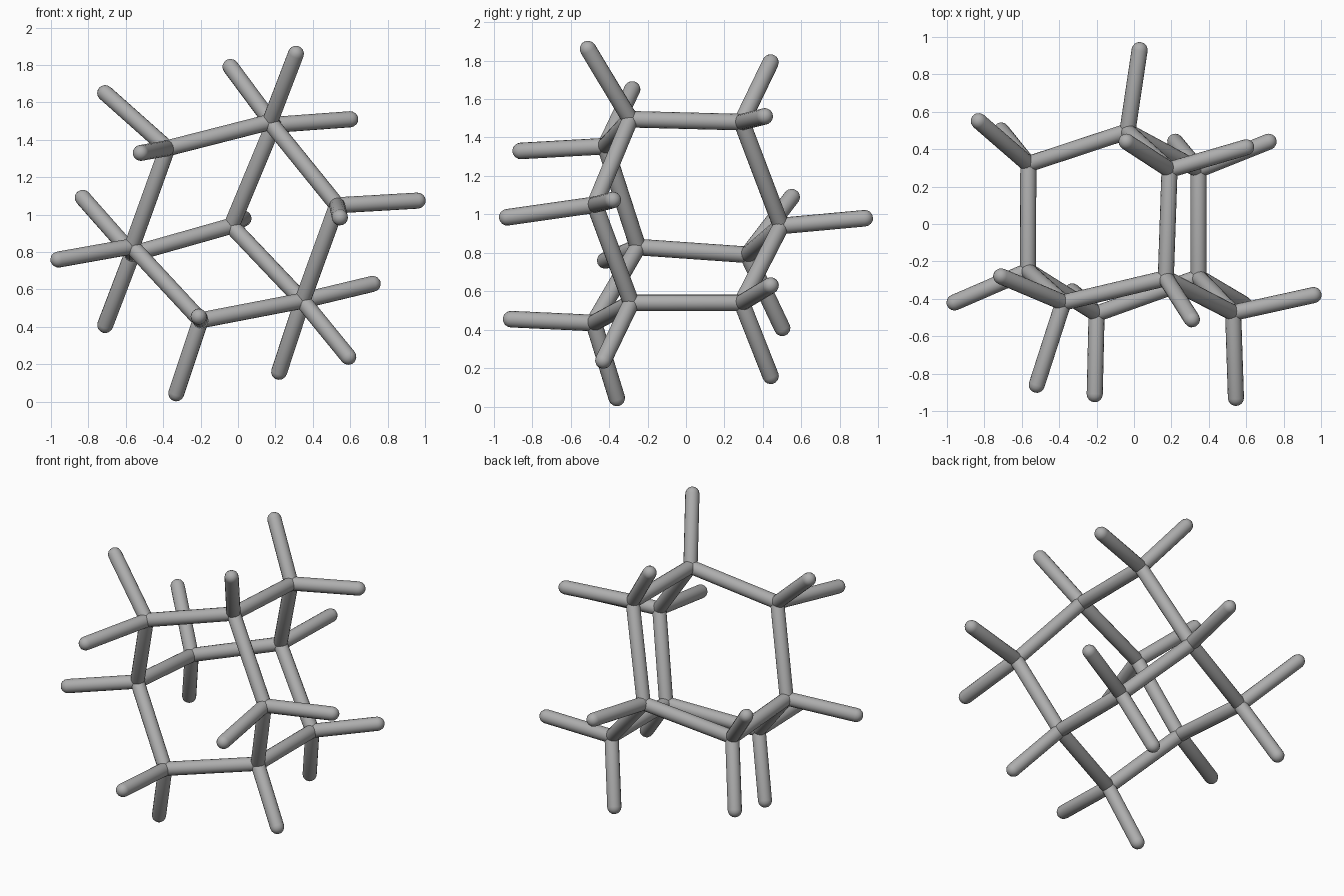
import bpy
import bmesh
from mathutils import Vector

RADIUS = 0.043
SIDES = 16

default = bpy.data.objects.get("Cube")
if default:
    bpy.data.objects.remove(default, do_unlink=True)

# One plain grey for the whole frame
grey = bpy.data.materials.new("stick grey")
grey.use_nodes = True
colour = (0.42, 0.42, 0.42, 1)
grey.diffuse_color = colour
grey.node_tree.nodes["Principled BSDF"].inputs["Base Color"].default_value = colour

# Cage joints: position, then the rounded tips of the free arms leaving it
joints = {
    "back": ((-.035, .495, .94), [(.03, .93, .98)]),
    "back_right": ((-.565, .32, .79), [(-.83, .55, 1.09), (-.71, .5, .41)]),
    "back_upper": ((.19, .29, 1.48), [(-.04, .44, 1.79), (.6, .41, 1.51)]),
    "back_lower": ((.345, .29, .54), [(.72, .44, .63), (.22, .44, .16)]),
    "ring_right": ((-.567, -.25, .83), [(-.96, -.42, .76)]),
    "ring_upper": ((.17, -.29, 1.495), [(.31, -.51, 1.86)]),
    "ring_lower": ((.345, -.285, .54), [(.59, -.43, .24)]),
    "front_upper": ((-.378, -.42, 1.355), [(-.71, -.28, 1.65), (-.52, -.86, 1.33)]),
    "front_lower": ((-.2, -.48, .435), [(-.33, -.36, .045), (-.21, -.91, .455)]),
    "front_left": ((.53, -.475, 1.05), [(.96, -.38, 1.075), (.545, -.93, .985)]),
}

# Bars linking the joints into a closed cage
links = [("back", "back_" + side) for side in ("right", "upper", "lower")]
links += [("back_" + side, "ring_" + side) for side in ("right", "upper", "lower")]
links += [
    ("ring_right", "front_upper"), ("front_upper", "ring_upper"),
    ("ring_upper", "front_left"), ("front_left", "ring_lower"),
    ("ring_lower", "front_lower"), ("front_lower", "ring_right"),
]


def finish(name, bm, location, direction):
    """Turn a z-aligned mesh into a smooth object lying along direction."""
    mesh = bpy.data.meshes.new(name)
    bm.to_mesh(mesh)
    bm.free()
    mesh.materials.append(grey)
    mesh.shade_smooth()
    obj = bpy.data.objects.new(name, mesh)
    obj.location = location
    obj.rotation_mode = "QUATERNION"
    obj.rotation_quaternion = direction.to_track_quat("Z", "Y")
    bpy.context.collection.objects.link(obj)


def rod(name, start, end):
    """Capsule between two points: a sphere whose upper half is pulled out."""
    start, end = Vector(start), Vector(end)
    along = end - start
    bm = bmesh.new()
    bmesh.ops.create_uvsphere(bm, u_segments=SIDES, v_segments=SIDES // 2, radius=RADIUS)
    # Split at the equator so the pulled part forms a straight tube
    upper = [f for f in bm.faces if f.calc_center_median().z > 0]
    pulled = bmesh.ops.split(bm, geom=upper)["geom"]
    rims = [e for e in bm.edges if e.is_boundary]
    moved = [v for v in pulled if isinstance(v, bmesh.types.BMVert)]
    bmesh.ops.translate(bm, verts=moved, vec=(0, 0, along.length))
    bmesh.ops.bridge_loops(bm, edges=rims)
    bmesh.ops.recalc_face_normals(bm, faces=bm.faces)
    finish(name, bm, start, along)


for first, second in links:
    rod(f"bar_{first}_to_{second}", joints[first][0], joints[second][0])

for name, (position, tips) in joints.items():
    for index, tip in enumerate(tips):
        rod(f"{name}_arm_{'ab'[index]}", position, tip)
